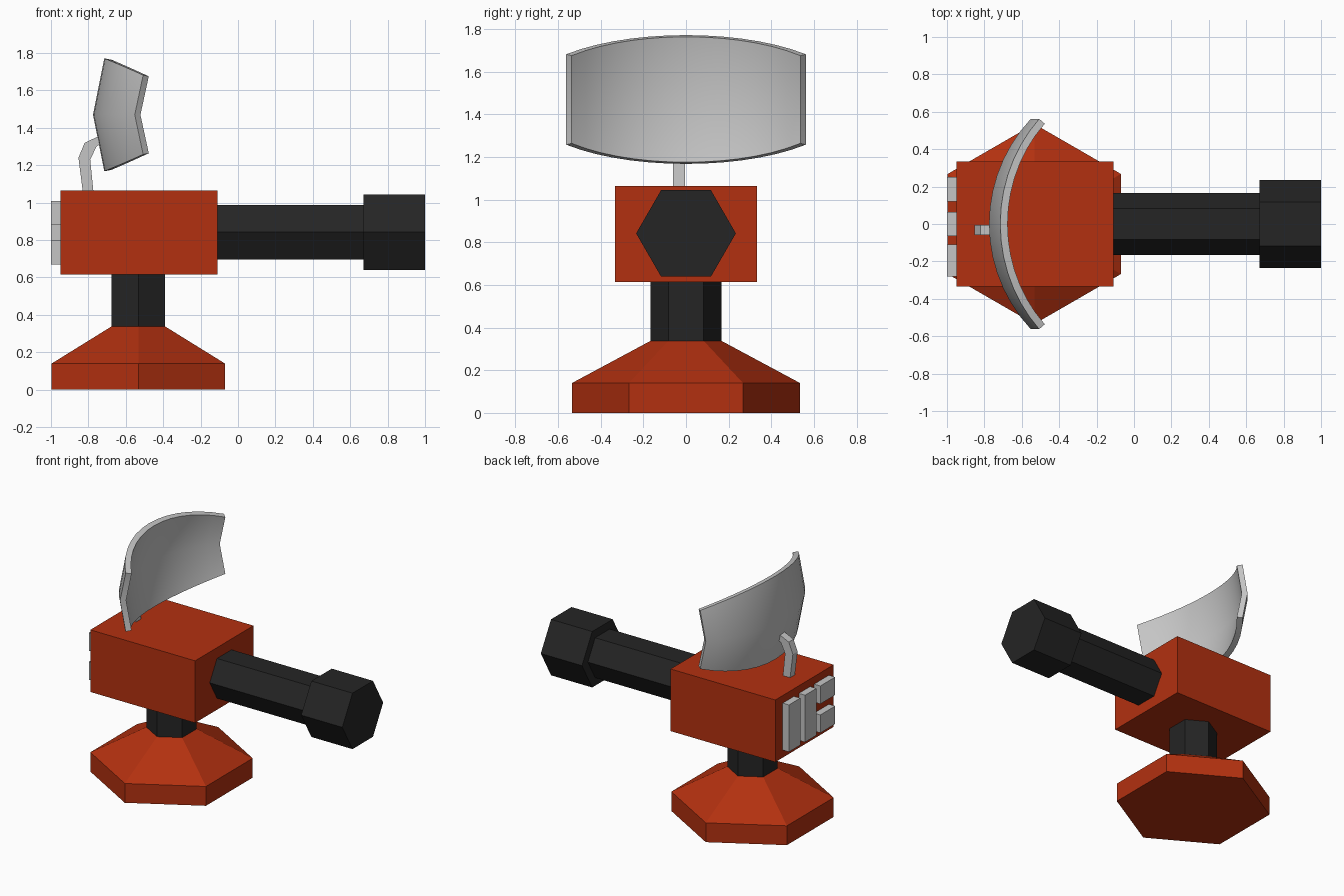
import bpy
import bmesh
from math import cos, sin, pi, radians, asin
from mathutils import Vector

cube = bpy.data.objects.get("Cube")
if cube:
    bpy.data.objects.remove(cube, do_unlink=True)


def material(name, colour):
    mat = bpy.data.materials.new(name)
    mat.use_nodes = True
    mat.diffuse_color = (*colour, 1)
    mat.node_tree.nodes["Principled BSDF"].inputs["Base Color"].default_value = (*colour, 1)
    return mat


RED = material("brick red", (0.45, 0.03, 0.005))
BLACK = material("charcoal", (0.018, 0.018, 0.018))
GREY = material("light grey", (0.56, 0.56, 0.56))


def finish(name, bm, mat):
    bmesh.ops.recalc_face_normals(bm, faces=bm.faces)
    mesh = bpy.data.meshes.new(name)
    bm.to_mesh(mesh)
    bm.free()
    mesh.materials.append(mat)
    obj = bpy.data.objects.new(name, mesh)
    bpy.context.collection.objects.link(obj)
    return obj


def box(name, low, high, mat):
    bm = bmesh.new()
    low, high = Vector(low), Vector(high)
    bmesh.ops.create_cube(bm, size=1)
    for v in bm.verts:
        v.co = (low + high) / 2 + v.co * (high - low)
    return finish(name, bm, mat)


def hexagon_solid(name, profile, place, mat):
    """Stack six-sided rings of (distance, radius); place maps (across, y, distance) to space."""
    bm = bmesh.new()
    rings = []
    for dist, radius in profile:
        angles = [pi / 2 + i * pi / 3 for i in range(6)]
        rings.append([bm.verts.new(place(radius * cos(a), radius * sin(a), dist)) for a in angles])
    for a, b in zip(rings, rings[1:]):
        for i in range(6):
            j = (i + 1) % 6
            bm.faces.new((a[i], a[j], b[j], b[i]))
    bm.faces.new(rings[0])
    bm.faces.new(rings[-1])
    return finish(name, bm, mat)


def upright(u, v, d):
    return (u - 0.533, v, d)


def lengthwise(u, v, d):
    return (d, v, 0.842 + u)


# Stand and turret body
hexagon_solid("base", [(0, 0.535), (0.14, 0.535), (0.338, 0.166)], upright, RED)
hexagon_solid("neck", [(0.338, 0.166), (0.615, 0.166)], upright, BLACK)
box("body", (-0.95, -0.334, 0.615), (-0.11, 0.334, 1.065), RED)

# Gun barrel with a thicker muzzle
hexagon_solid("barrel", [(-0.11, 0.167), (0.67, 0.167)], lengthwise, BLACK)
hexagon_solid("muzzle", [(0.67, 0.234), (1.0, 0.234)], lengthwise, BLACK)

# Rear vent plates: two tall, two short
for name, y0, y1, z0, z1 in (
    ("tall_plate_outer", 0.12, 0.25, 0.67, 1.01),
    ("tall_plate_middle", -0.065, 0.065, 0.67, 1.01),
    ("short_plate_upper", -0.28, -0.11, 0.88, 1.01),
    ("short_plate_lower", -0.28, -0.11, 0.67, 0.80),
):
    box(name, (-1.0, y0, z0), (-0.95, y1, z1), GREY)

# Bent arm holding the dish
bm = bmesh.new()
outer = [(-0.83, 1.06), (-0.853, 1.24), (-0.82, 1.32), (-0.735, 1.36)]
inner = [(-0.773, 1.06), (-0.79, 1.23), (-0.757, 1.30), (-0.735, 1.315)]
rows = [[[bm.verts.new((x, y, z)) for x, z in side] for side in (outer, inner)]
        for y in (-0.06, -0.005)]
(fo, fi), (bo, bi) = rows
for a, b in ((fo, fi), (bo, bi), (fo, bo), (fi, bi)):
    for i in range(3):
        bm.faces.new((a[i], a[i + 1], b[i + 1], b[i]))
for i in (0, 3):
    bm.faces.new((fo[i], fi[i], bi[i], bo[i]))
finish("dish_arm", bm, GREY)

# Curved dish: an arc in plan, bent forward above and below its middle
bm = bmesh.new()
R, STEPS = 0.82, 14
sweep = asin(0.562 / R)
columns = []
for i in range(STEPS + 1):
    t = 2 * i / STEPS - 1
    a = t * sweep
    x, y = 0.045 - R * cos(a), R * sin(a)
    half = 0.302 - 0.09 * t * t
    lean = 0.06 - 0.015 * t * t
    columns.append([bm.verts.new((x + lean * abs(s), y, 1.47 + half * s)) for s in (-1, 0, 1)])
for a, b in zip(columns, columns[1:]):
    for i in range(2):
        bm.faces.new((a[i], b[i], b[i + 1], a[i + 1]))
dish = finish("dish", bm, GREY)
if dish.data.polygons[0].normal.x > 0:
    dish.data.flip_normals()
shell = dish.modifiers.new("Shell", "SOLIDIFY")
shell.thickness = 0.04
shell.offset = -1
bpy.ops.object.select_all(action="DESELECT")
bpy.context.view_layer.objects.active = dish
dish.select_set(True)
bpy.ops.object.modifier_apply(modifier=shell.name)
bpy.ops.object.shade_smooth_by_angle(angle=radians(40))
